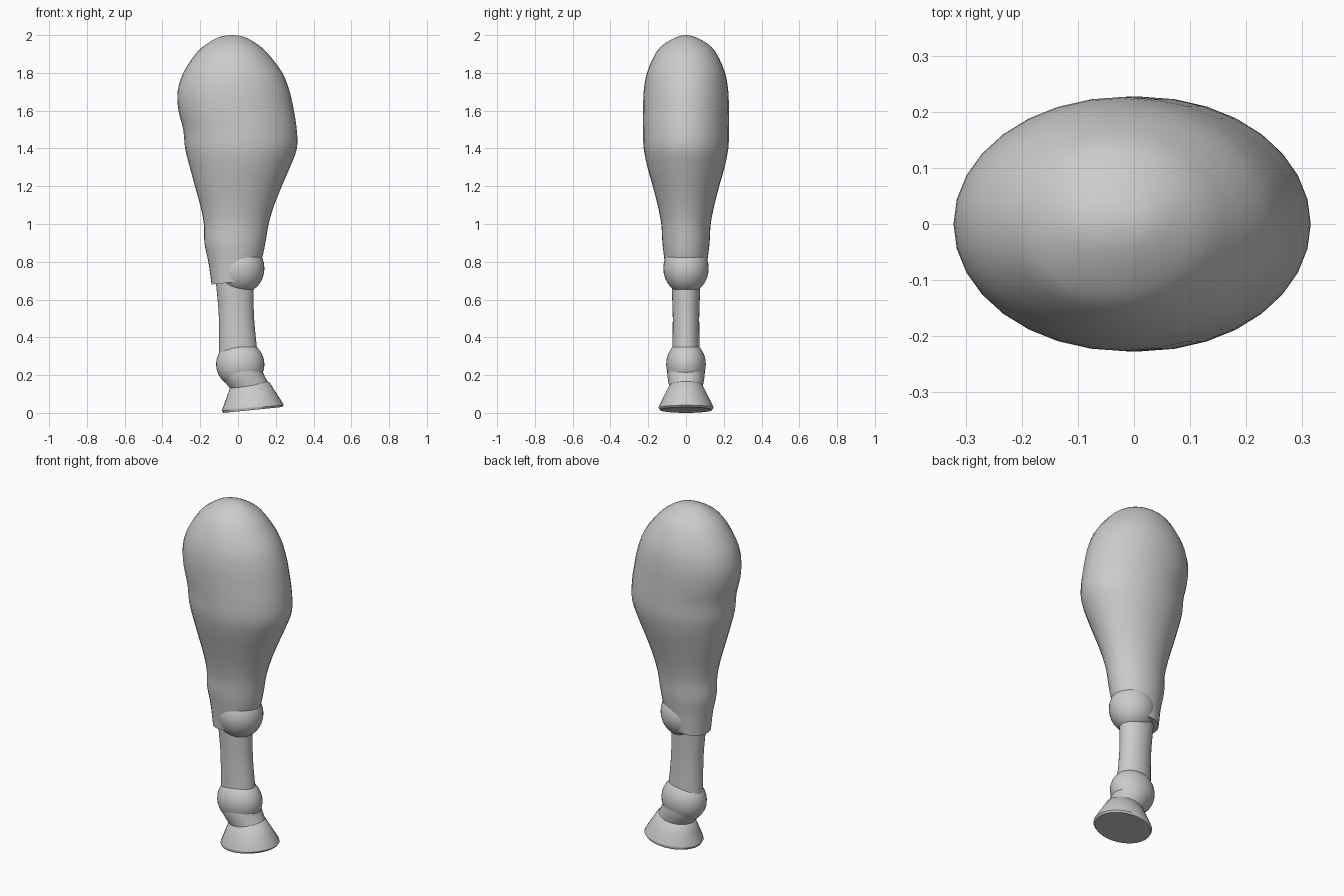
import bpy, bmesh, math
from mathutils import Vector

if "Cube" in bpy.data.objects:
    bpy.data.objects.remove(bpy.data.objects["Cube"], do_unlink=True)

SIDES = 32

material = bpy.data.materials.new("light grey")
material.use_nodes = True
grey = (0.6, 0.6, 0.6, 1)
material.diffuse_color = grey
material.node_tree.nodes["Principled BSDF"].inputs["Base Color"].default_value = grey


def smooth_rows(rows, steps):
    """Run a smooth curve through the cross-sections."""
    result = []
    for i in range(len(rows) - 1):
        before, start = Vector(rows[max(i - 1, 0)]), Vector(rows[i])
        end, after = Vector(rows[i + 1]), Vector(rows[min(i + 2, len(rows) - 1)])
        for step in range(steps):
            t = step / steps
            leave, arrive = (end - before) / 2, (after - start) / 2
            bend = start * (1 + 2 * t) * (1 - t) ** 2 + end * t * t * (3 - 2 * t)
            result.append(bend + leave * t * (1 - t) ** 2 + arrive * t * t * (t - 1))
    return result + [Vector(rows[-1])]


def loft(name, rows, steps=1, sharp=40):
    """Join elliptical rings, each given as left x, left z, right x, right z, half depth."""
    bm = bmesh.new()
    rings = []
    for left_x, left_z, right_x, right_z, depth in smooth_rows(rows, steps):
        ring = []
        for side in range(SIDES):
            angle = math.tau * side / SIDES
            blend = (1 + math.cos(angle)) / 2
            ring.append(bm.verts.new((left_x + (right_x - left_x) * blend,
                                      depth * math.sin(angle),
                                      left_z + (right_z - left_z) * blend)))
        rings.append(ring)
    for upper, lower in zip(rings, rings[1:]):
        for side in range(SIDES):
            after = (side + 1) % SIDES
            bm.faces.new((upper[side], lower[side], lower[after], upper[after]))
    bm.faces.new(rings[0])
    bm.faces.new(rings[-1])
    bmesh.ops.recalc_face_normals(bm, faces=bm.faces[:])
    mesh = bpy.data.meshes.new(name)
    bm.to_mesh(mesh)
    bm.free()
    mesh.materials.append(material)
    part = bpy.data.objects.new(name, mesh)
    bpy.context.collection.objects.link(part)
    shade(part, sharp)


def ball(name, centre, size):
    """Stretched sphere for a joint."""
    bpy.ops.mesh.primitive_uv_sphere_add(segments=SIDES, ring_count=16, location=centre)
    part = bpy.context.object
    part.name = name
    part.scale = size
    part.data.materials.append(material)
    shade(part, 40)


def shade(part, sharp):
    bpy.ops.object.select_all(action="DESELECT")
    part.select_set(True)
    bpy.context.view_layer.objects.active = part
    bpy.ops.object.shade_smooth_by_angle(angle=math.radians(sharp))


def level(rows):
    """Expand level sections given as z, left x, right x, half depth."""
    return [(left, z, right, z, depth) for z, left, right, depth in rows]


# Upper leg with its rounded top, ending behind the knee
loft("upper_leg", level([
    (2, -.035, -.025, .005), (1.99, -.1, .035, .05), (1.95, -.17, .105, .12),
    (1.9, -.225, .16, .163), (1.8, -.29, .235, .207), (1.7, -.32, .274, .224),
    (1.6, -.315, .296, .227), (1.5, -.29, .311, .227), (1.4, -.28, .312, .224),
    (1.3, -.255, .275, .204), (1.2, -.228, .232, .176), (1.1, -.2, .192, .15),
    (1, -.181, .162, .131), (.9, -.178, .145, .125), (.8, -.157, .12, .113),
]) + [(-.14, .68, .06, .7, .1)], steps=3)

# Knee joint
ball("knee", (.012, 0, .765), (.128, .12, .135))

# Lower leg
loft("lower_leg", level([
    (.76, -.125, .08, .08), (.65, -.113, .083, .075),
    (.5, -.101, .085, .07), (.3, -.1, .105, .073),
]), steps=3)

# Ankle joint
ball("ankle", (.012, 0, .257), (.128, .105, .125))

# Short link between ankle and hoof
loft("pastern", [
    (-.1, .23, .12, .27, .098), (-.08, .18, .132, .215, .099),
    (-.035, .12, .165, .15, .088),
], steps=3)

# Flared hoof with a softened lower rim
loft("hoof", [
    (-.035, .136, .155, .167, .08), (-.043, .131, .166, .162, .088),
    (-.061, .08, .203, .105, .115), (-.082, .022, .238, .05, .143),
    (-.085, .012, .241, .041, .145), (-.078, 0, .234, .031, .138),
], sharp=45)
